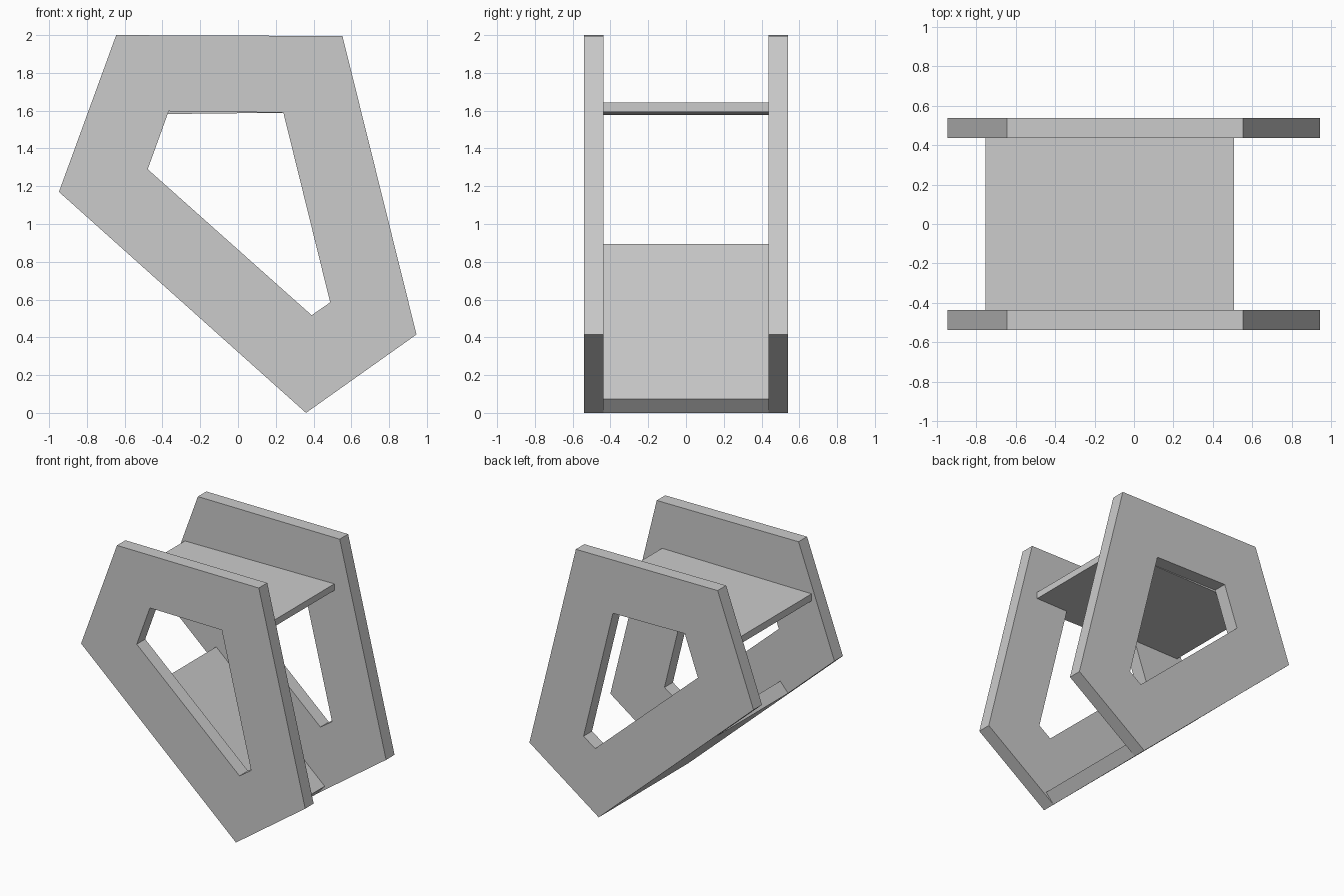
import bpy
import bmesh
from mathutils import Vector

if "Cube" in bpy.data.objects:
    bpy.data.objects.remove(bpy.data.objects["Cube"], do_unlink=True)

grey = bpy.data.materials.new("light_grey")
grey.use_nodes = True
colour = (0.6, 0.6, 0.6, 1.0)
grey.diffuse_color = colour
grey.node_tree.nodes["Principled BSDF"].inputs["Base Color"].default_value = colour


def extruded(name, outline, y0, y1, hole=None):
    """Extrude an x-z outline, optionally with a matching hole, from y0 to y1."""
    bm = bmesh.new()
    n = len(outline)

    def ring(points, y):
        return [bm.verts.new((x, y, z)) for x, z in points]

    front, back = ring(outline, y0), ring(outline, y1)
    if hole:
        hole_front, hole_back = ring(hole, y0), ring(hole, y1)
    else:
        bm.faces.new(front)
        bm.faces.new(back[::-1])
    for i in range(n):
        j = (i + 1) % n
        bm.faces.new((front[i], front[j], back[j], back[i]))
        if hole:
            bm.faces.new((hole_front[i], hole_front[j], hole_back[j], hole_back[i]))
            bm.faces.new((front[i], front[j], hole_front[j], hole_front[i]))
            bm.faces.new((back[i], back[j], hole_back[j], hole_back[i]))
    bmesh.ops.recalc_face_normals(bm, faces=bm.faces)
    mesh = bpy.data.meshes.new(name)
    bm.to_mesh(mesh)
    bm.free()
    mesh.materials.append(grey)
    obj = bpy.data.objects.new(name, mesh)
    bpy.context.collection.objects.link(obj)
    return obj


# Two five-sided side frames with a cut-out
outer = [(-0.645, 2.0), (0.553, 1.995), (0.945, 0.415), (0.36, 0.0), (-0.948, 1.17)]
inner = [(-0.367, 1.597), (0.24, 1.59), (0.488, 0.585), (0.39, 0.517), (-0.478, 1.29)]
INNER_Y, OUTER_Y = 0.437, 0.539
extruded("front_frame", outer, -OUTER_Y, -INNER_Y, inner)
extruded("back_frame", outer, INNER_Y, OUTER_Y, inner)

# Thin upper shelf, tilted very slightly
shelf = [(-0.755, 1.578), (0.508, 1.592), (0.508, 1.642), (-0.755, 1.632)]
extruded("shelf", shelf, -INNER_Y, INNER_Y)

# Sloping lower board, flush with the lower edge of the frames
foot = Vector(outer[3])
along = (Vector(outer[4]) - foot).normalized()
across = Vector((along.y, -along.x))
length, thickness = 1.23, 0.1
board = [foot, foot + along * length,
         foot + along * length + across * thickness, foot + across * thickness]
extruded("lower_board", board, -INNER_Y, INNER_Y)
